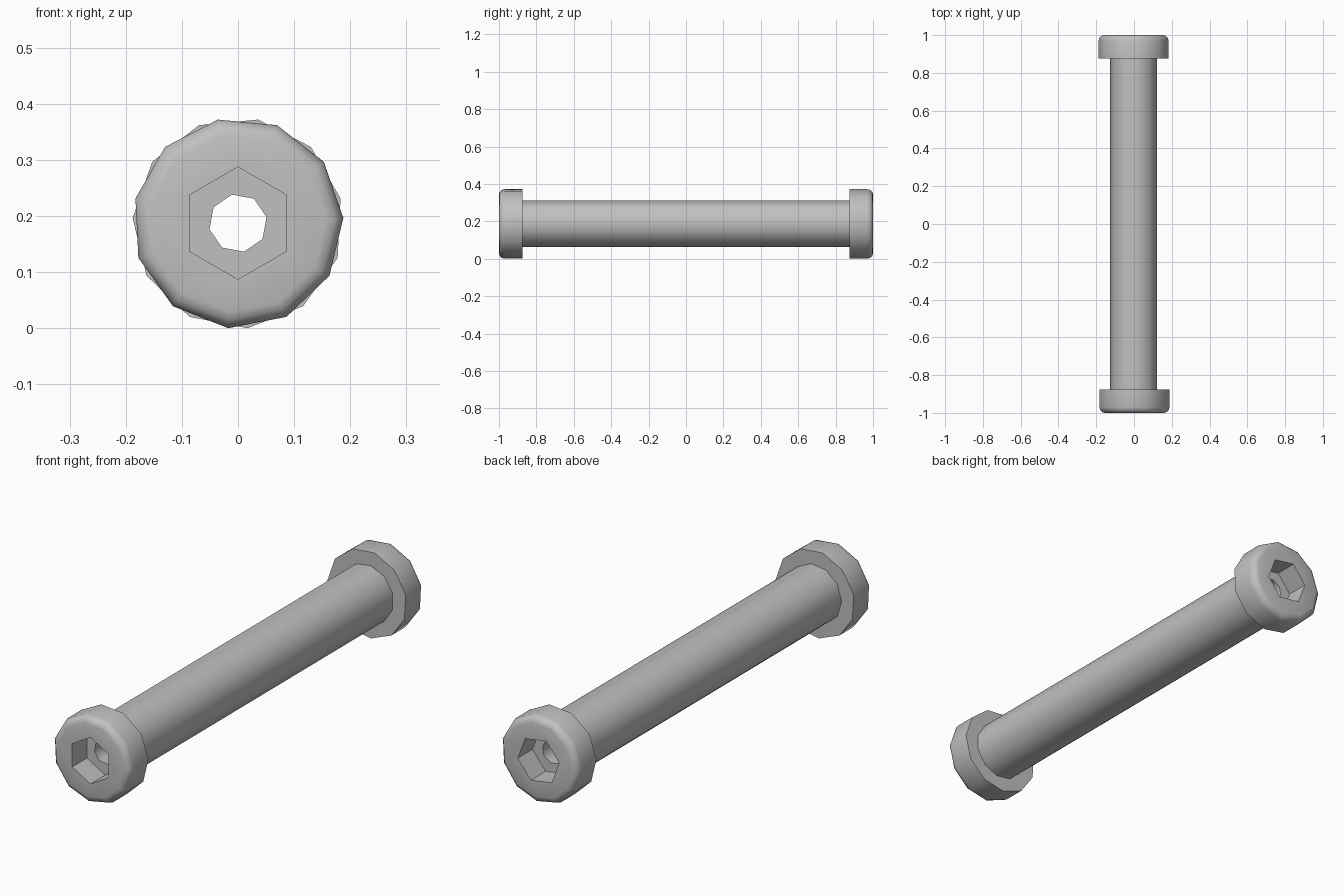
import bpy
import bmesh
from math import cos, sin, pi, radians

if "Cube" in bpy.data.objects:
    bpy.data.objects.remove(bpy.data.objects["Cube"], do_unlink=True)

AXIS_Z = 0.1875      # height of the centre line
HEAD_R, SHAFT_R, BORE_R, HEX_R = 0.188, 0.126, 0.052, 0.1
HEAD_INNER, SOCKET_FLOOR = 0.875, 0.9
FILLET = 0.03

steel = bpy.data.materials.new("steel grey")
steel.use_nodes = True
steel.diffuse_color = (0.53, 0.53, 0.53, 1)
steel.node_tree.nodes["Principled BSDF"].inputs["Base Color"].default_value = (0.53, 0.53, 0.53, 1)


def turned_solid(name, profile, sides, start):
    """Closed solid along y from (y, radius) pairs, first vertex at angle start."""
    bm = bmesh.new()
    rings = []
    for y, r in profile:
        angles = [radians(start) + 2 * pi * i / sides for i in range(sides)]
        rings.append([bm.verts.new((r * cos(a), y, AXIS_Z + r * sin(a))) for a in angles])
    for a, b in zip(rings, rings[1:]):
        for i in range(sides):
            j = (i + 1) % sides
            bm.faces.new((a[i], a[j], b[j], b[i]))
    bm.faces.new(rings[0])
    bm.faces.new(rings[-1])
    bmesh.ops.recalc_face_normals(bm, faces=bm.faces)
    mesh = bpy.data.meshes.new(name)
    bm.to_mesh(mesh)
    bm.free()
    mesh.materials.append(steel)
    obj = bpy.data.objects.new(name, mesh)
    bpy.context.collection.objects.link(obj)
    return obj


def finish(obj, cutters):
    """Cut the holes, then smooth the round faces."""
    bpy.ops.object.select_all(action="DESELECT")
    obj.select_set(True)
    bpy.context.view_layer.objects.active = obj
    for cutter in cutters:
        mod = obj.modifiers.new("cut", "BOOLEAN")
        mod.operation, mod.solver, mod.object = "DIFFERENCE", "EXACT", cutter
        bpy.ops.object.modifier_apply(modifier=mod.name)
    bpy.ops.object.shade_smooth_by_angle(angle=radians(50))


bore = turned_solid("bore_cutter", [(-1.2, BORE_R), (1.2, BORE_R)], 8, 12)
bore.hide_render = True

# Heads: rounded outer rim, hexagonal socket and through bore
for name, side, start, hex_start in (("front_head", -1, 101, 30), ("back_head", 1, 79, 51)):
    profile = [(side * HEAD_INNER, HEAD_R)]
    for k in range(4):
        a = k / 3 * pi / 2
        profile.append((side * (1 - FILLET + FILLET * sin(a)), HEAD_R - FILLET + FILLET * cos(a)))
    head = turned_solid(name, profile, 11, start)
    socket = turned_solid("socket_cutter", [(side * SOCKET_FLOOR, HEX_R), (side * 1.1, HEX_R)], 6, hex_start)
    finish(head, [socket, bore])
    bpy.data.objects.remove(socket, do_unlink=True)

# Shaft: long tube seated slightly into both heads
end = HEAD_INNER + 0.005
shaft = turned_solid("shaft", [(-end, SHAFT_R), (end, SHAFT_R)], 11, 180)
finish(shaft, [bore])
bpy.data.objects.remove(bore, do_unlink=True)
